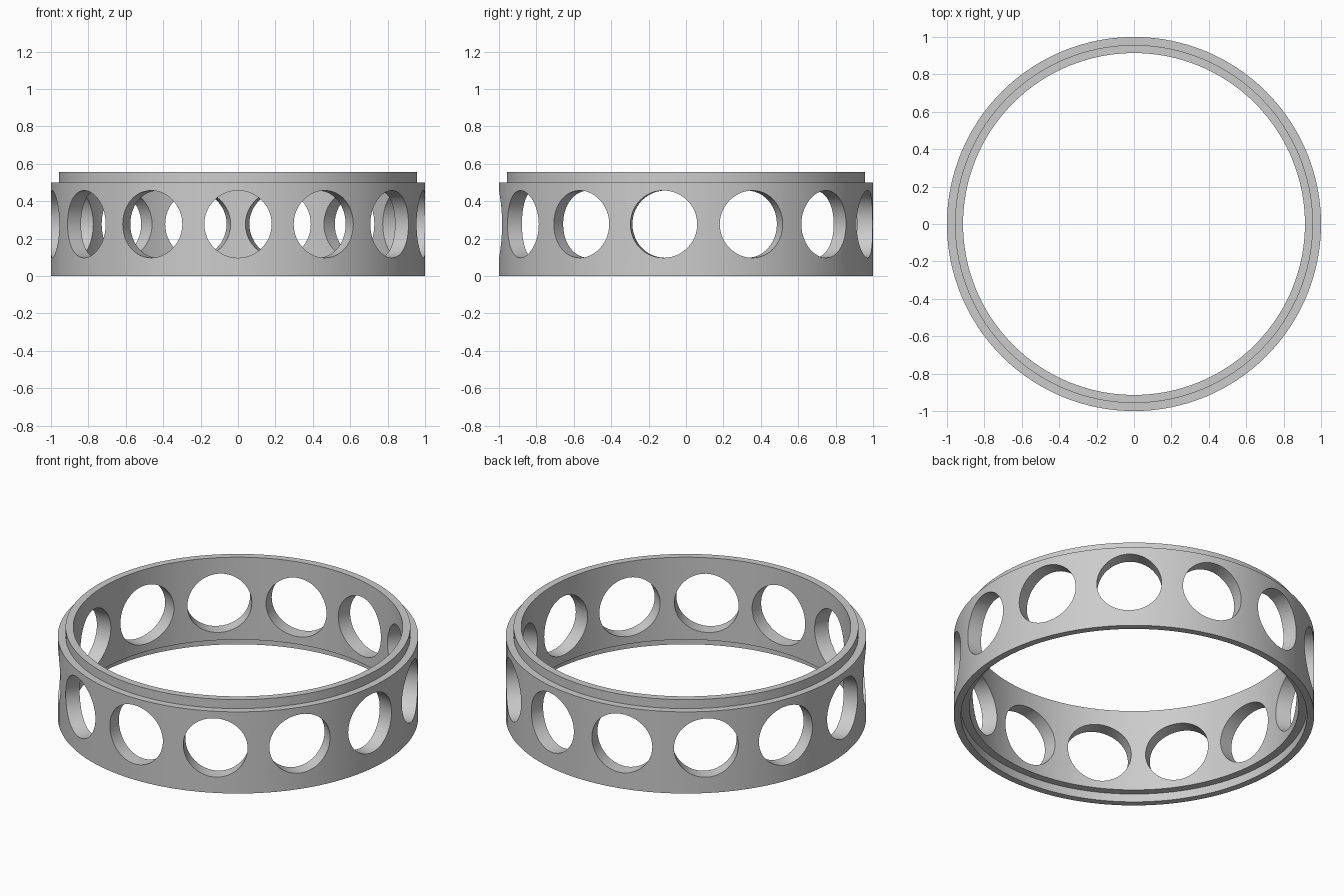
import bpy, bmesh, math
from mathutils import Matrix

if "Cube" in bpy.data.objects:
    bpy.data.objects.remove(bpy.data.objects["Cube"], do_unlink=True)

SEGMENTS = 128
HOLES = 13
HOLE_RADIUS = 0.18
HOLE_HEIGHT = 0.277


def material(name, value):
    mat = bpy.data.materials.new(name)
    mat.use_nodes = True
    colour = (value, value, value, 1)
    mat.diffuse_color = colour
    mat.node_tree.nodes["Principled BSDF"].inputs["Base Color"].default_value = colour
    return mat


def add_object(name, bm):
    bmesh.ops.recalc_face_normals(bm, faces=bm.faces)
    mesh = bpy.data.meshes.new(name)
    bm.to_mesh(mesh)
    bm.free()
    obj = bpy.data.objects.new(name, mesh)
    bpy.context.collection.objects.link(obj)
    return obj


# Ring: closed wall section with a top lip and a matching rebate underneath
section = [(1, 0), (1, 0.5), (0.957, 0.5), (0.957, 0.555),
           (0.914, 0.555), (0.914, 0.05), (0.96, 0.05), (0.96, 0)]
bm = bmesh.new()
loops = []
for i in range(SEGMENTS):
    a = math.tau * i / SEGMENTS
    loops.append([bm.verts.new((r * math.cos(a), r * math.sin(a), z)) for r, z in section])
for i, loop in enumerate(loops):
    after = loops[(i + 1) % SEGMENTS]
    for j in range(len(section)):
        k = (j + 1) % len(section)
        bm.faces.new((loop[j], after[j], after[k], loop[k]))
ring = add_object("perforated_ring", bm)
ring.data.materials.append(material("grey metal", 0.6))

# Radial hole cutters, the first one facing the front
bm = bmesh.new()
for i in range(HOLES):
    turn = Matrix.Rotation(math.tau * i / HOLES, 4, 'Z')
    place = Matrix.Translation((0, -0.95, HOLE_HEIGHT)) @ Matrix.Rotation(math.pi / 2, 4, 'X')
    bmesh.ops.create_cone(bm, cap_ends=True, segments=48, radius1=HOLE_RADIUS,
                          radius2=HOLE_RADIUS, depth=0.3, matrix=turn @ place)
cutter = add_object("hole_cutters", bm)
cutter.hide_render = True

# Cut the holes and drop the helper
cut = ring.modifiers.new("holes", 'BOOLEAN')
cut.operation = 'DIFFERENCE'
cut.solver = 'EXACT'
cut.object = cutter
bpy.context.view_layer.objects.active = ring
ring.select_set(True)
cutter.select_set(False)
bpy.ops.object.modifier_apply(modifier=cut.name)
bpy.data.objects.remove(cutter, do_unlink=True)
bpy.ops.object.shade_smooth_by_angle(angle=math.radians(30))
